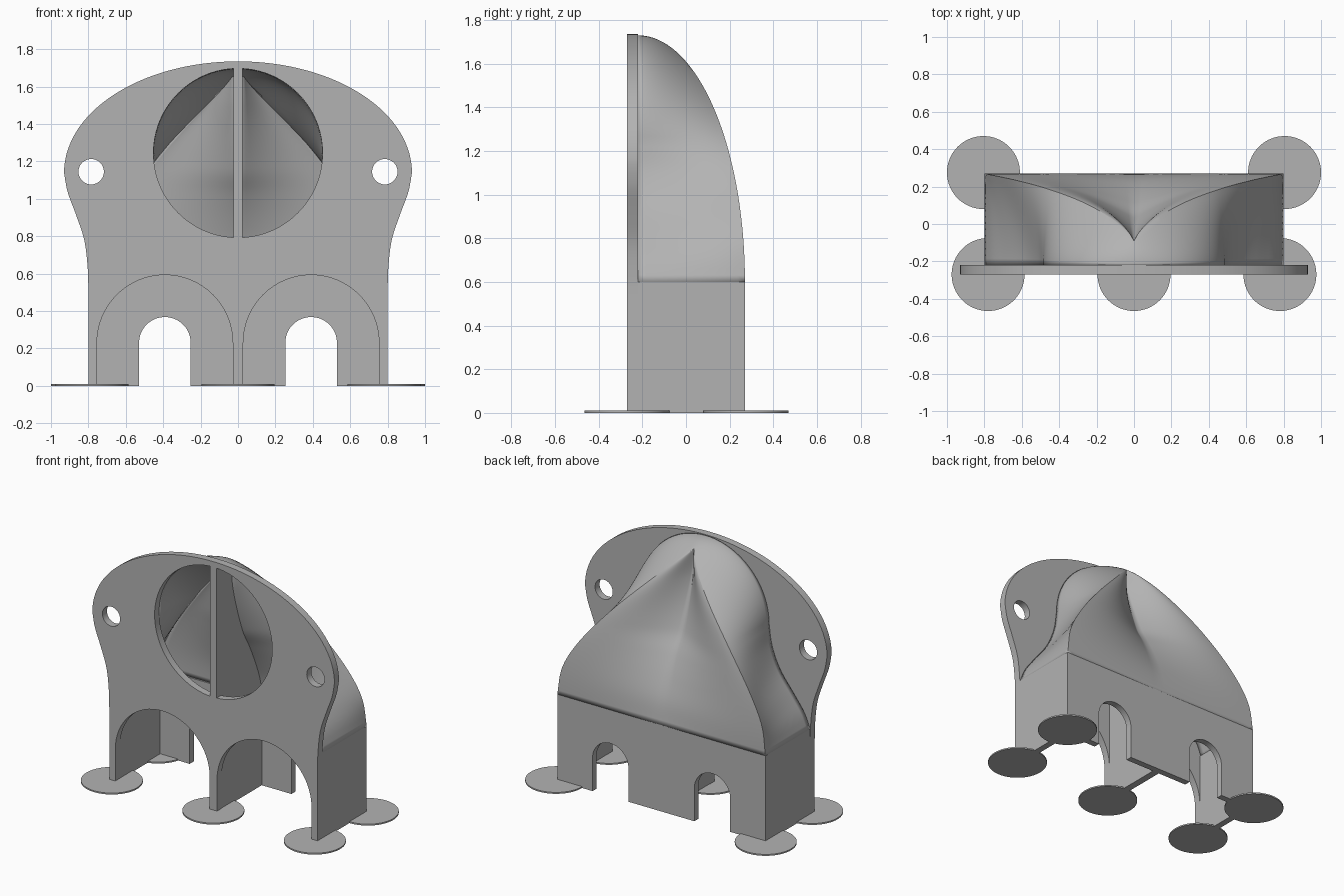
import bpy, bmesh, math

if "Cube" in bpy.data.objects:
    bpy.data.objects.remove(bpy.data.objects["Cube"], do_unlink=True)

grey = bpy.data.materials.new("plain grey")
grey.use_nodes = True
GREY = (0.45, 0.45, 0.45, 1)
grey.diffuse_color = GREY
grey.node_tree.nodes["Principled BSDF"].inputs["Base Color"].default_value = GREY

FRONT, INNER, BACK = -0.27, -0.22, 0.27   # depth planes
WALL = 0.045
SHOULDER, TOP = 0.6, 1.73                 # where the hood starts and ends
HALF = 0.8


def finish(obj, angle=30):
    """Give the part its material and smooth its rounded faces."""
    if not obj.data.materials:
        obj.data.materials.append(grey)
    bpy.ops.object.select_all(action='DESELECT')
    obj.select_set(True)
    bpy.context.view_layer.objects.active = obj
    if obj.type == 'CURVE':
        bpy.ops.object.convert(target='MESH')
    bpy.ops.object.shade_smooth_by_angle(angle=math.radians(angle))
    return obj


def panel(name, loops, centre, thickness, rotation):
    """Flat panel cut from closed outlines; inner outlines become holes."""
    curve = bpy.data.curves.new(name, 'CURVE')
    curve.dimensions, curve.fill_mode = '2D', 'BOTH'
    curve.extrude = thickness / 2
    for loop in loops:
        spline = curve.splines.new('POLY')
        spline.points.add(len(loop) - 1)
        for point, (a, b) in zip(spline.points, loop):
            point.co = (a, b, 0, 1)
        spline.use_cyclic_u = True
    obj = bpy.data.objects.new(name, curve)
    bpy.context.collection.objects.link(obj)
    obj.location, obj.rotation_euler = centre, rotation
    return finish(obj)


def arc(x, z, r, start, end, n, rz=None):
    angles = [math.radians(start + (end - start) * i / n) for i in range(n + 1)]
    return [(x + r * math.cos(a), z + (rz or r) * math.sin(a)) for a in angles]


def smooth_path(knots, z):
    """Smooth value at height z through (height, value) knots, highest first."""
    if z >= knots[0][0]:
        return knots[0][1]
    for i in range(len(knots) - 1):
        (z0, v0), (z1, v1) = knots[i], knots[i + 1]
        if z >= z1:
            def slope(k):
                a, b = knots[max(k - 1, 0)], knots[min(k + 1, len(knots) - 1)]
                return (b[1] - a[1]) / (b[0] - a[0])
            h, t = z1 - z0, (z - z0) / (z1 - z0)
            return ((2*t**3 - 3*t*t + 1) * v0 + (t**3 - 2*t*t + t) * h * slope(i)
                    + (3*t*t - 2*t**3) * v1 + (t**3 - t*t) * h * slope(i + 1))
    return knots[-1][1]


UPRIGHT = (math.pi / 2, 0, 0)
SIDEWAYS = (math.pi / 2, 0, math.pi / 2)


def arches(radius):
    """Bottom edge, left to right, running over two arched openings."""
    edge = []
    for x in (-0.391, 0.391):
        edge += [(x - radius, 0)] + arc(x, 0.23, radius, 180, 0, 32) + [(x + radius, 0)]
    return edge


# front plate: wide ears, two large arches, round intake, two mounting holes
flank = [(1.14, 0.93), (1.04, 0.912), (0.92, 0.868), (0.78, 0.822), (0.62, 0.803), (0.5, HALF)]
side = [(smooth_path(flank, z), z) for z in [0.5 + 0.04 * i for i in range(16)]]
outline = arches(0.363) + [(HALF, 0)] + side
outline += arc(0, 1.14, 0.93, 0, 180, 72, 0.595)
outline += [(-x, z) for x, z in reversed(side)] + [(-HALF, 0)]
holes = [arc(0, 1.245, 0.452, 0, 355, 71)]
holes += [arc(s * 0.785, 1.145, 0.068, 0, 350, 35) for s in (-1, 1)]
panel("front_plate", [outline] + holes, (0, (FRONT + INNER) / 2, 0), INNER - FRONT, UPRIGHT)

# back wall with two small arches
panel("back_wall", [arches(0.138) + [(HALF, 0), (HALF, SHOULDER), (-HALF, SHOULDER), (-HALF, 0)]],
      (0, BACK - WALL / 2, 0), WALL, UPRIGHT)

# side walls
for label, s in (("left", 1), ("right", -1)):
    panel(label + "_side_wall", [[(INNER, 0), (BACK, 0), (BACK, SHOULDER), (INNER, SHOULDER)]],
          (s * (HALF - WALL / 2), 0, 0), WALL, SIDEWAYS)

# guide lines of the hood: root on the plate, outer crease, centre valley
ROOT = [(1.245, 0.485), (1.1, 0.508), (0.95, 0.572), (0.8, 0.685), (0.7, 0.757), (SHOULDER, HALF)]
CREASE = [(1.69, 0), (1.46, 0.235), (1.24, 0.45), (1.0, 0.65), (0.8, 0.765), (SHOULDER, HALF)]
VALLEY = [(1.69, -0.09), (1.5, -0.075), (1.17, 0.035), (1.04, 0.11), (0.89, 0.185),
          (0.75, 0.24), (SHOULDER, BACK)]


def root_x(z):
    if z > 1.245:
        return math.sqrt(max(0.485 ** 2 - (z - 1.245) ** 2, 0))
    return smooth_path(ROOT, z)


def back_y(z):
    f = (z - SHOULDER) / (TOP - SHOULDER)
    return INNER + (BACK - INNER) * math.sqrt(max(1 - f * f, 0))


# hood: one half swept downward row by row, then mirrored
ROWS, SIDE, REAR = 56, 14, 18
bm = bmesh.new()
grid = []
for i in range(ROWS + 1):
    s = (i / ROWS) ** 1.6
    zp, zc = TOP - (TOP - SHOULDER) * s, 1.69 - (1.69 - SHOULDER) * s
    xp, xc, yc, yv = root_x(zp), smooth_path(CREASE, zc), back_y(zc), smooth_path(VALLEY, zc)
    row = []
    for j in range(SIDE + 1):
        u = j / SIDE
        row.append((xp + (xc - xp) * u ** 1.6, INNER + (yc - INNER) * u, zp + (zc - zp) * u * u))
    for j in range(1, REAR + 1):
        u = 1 - j / REAR
        row.append((xc * u, yv + (yc - yv) * math.sin(u * math.pi / 2), zc))
    grid.append([bm.verts.new(p) for p in row])
for upper, lower in zip(grid, grid[1:]):
    for j in range(SIDE + REAR):
        bm.faces.new((upper[j], lower[j], lower[j + 1], upper[j + 1]))
bmesh.ops.remove_doubles(bm, verts=bm.verts, dist=0.0005)
mesh = bpy.data.meshes.new("hood")
bm.to_mesh(mesh)
bm.free()
hood = bpy.data.objects.new("hood", mesh)
bpy.context.collection.objects.link(hood)
finish(hood, 28)
mirror = hood.modifiers.new("mirror", 'MIRROR')
mirror.use_clip = True
shell = hood.modifiers.new("shell", 'SOLIDIFY')
shell.thickness, shell.offset = 0.035, -1

# centre divider filling the profile under the valley
heights = [SHOULDER + 0.05 * i for i in range(22)]
profile = [(FRONT, 0), (BACK - 0.01, 0)]
profile += [(smooth_path(VALLEY, z) - 0.01, z) for z in heights] + [(INNER, 1.7), (FRONT, 1.7)]
panel("centre_divider", [profile], (0, 0, 0), 0.05, SIDEWAYS)

# round foot pads
PADS = {"back_left": (0.805, 0.275), "back_right": (-0.805, 0.275), "front_left": (0.78, FRONT),
        "front_right": (-0.78, FRONT), "front_centre": (0, FRONT)}
for label, (x, y) in PADS.items():
    bpy.ops.mesh.primitive_cylinder_add(vertices=64, radius=0.195, depth=0.01, location=(x, y, 0.005))
    pad = bpy.context.object
    pad.name = label + "_foot_pad"
    finish(pad)
